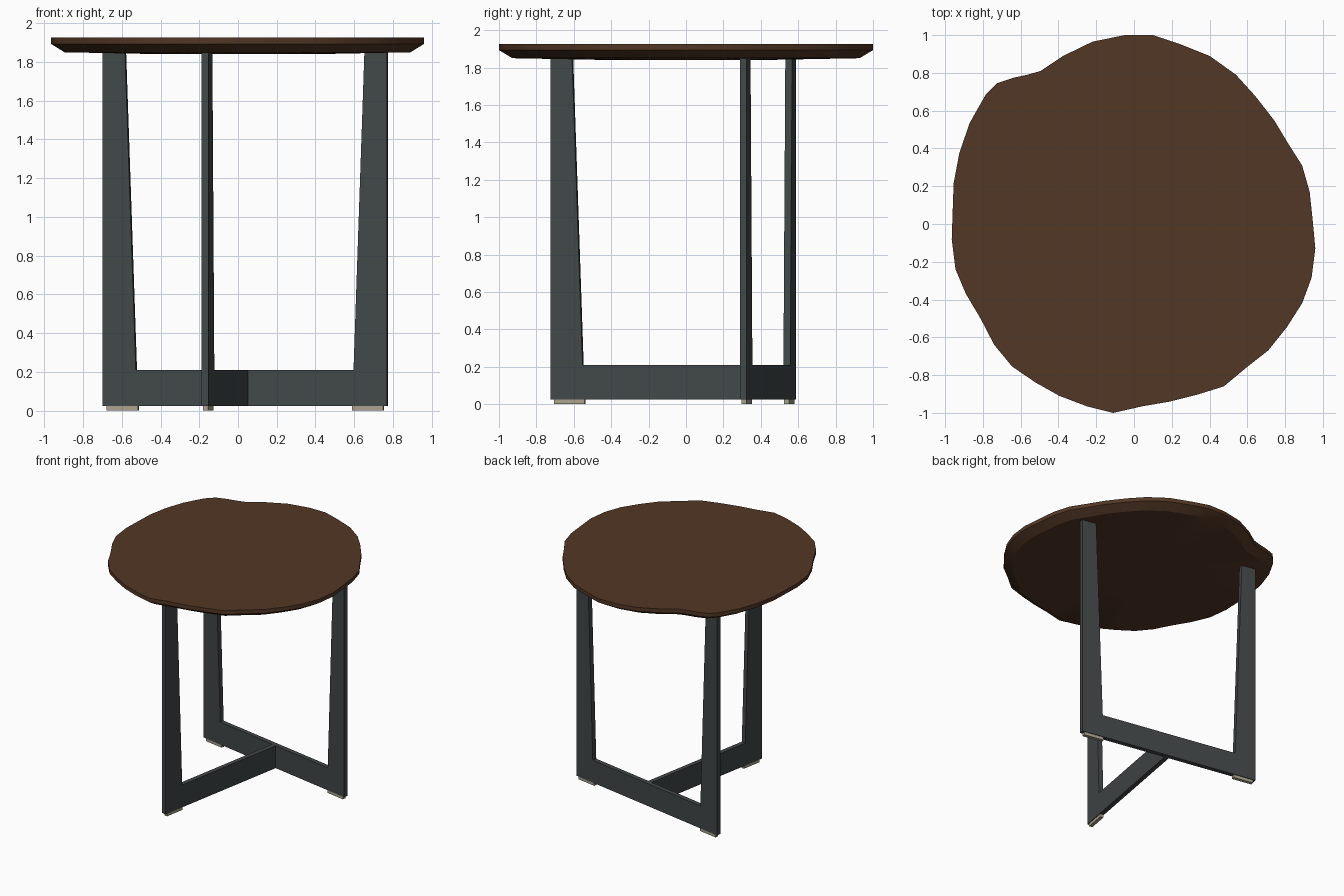
import bpy, bmesh, math
from mathutils import Vector

if "Cube" in bpy.data.objects:
    bpy.data.objects.remove(bpy.data.objects["Cube"])


def material(name, rgb):
    m = bpy.data.materials.new(name)
    m.diffuse_color = (*rgb, 1)
    m.use_nodes = True
    m.node_tree.nodes["Principled BSDF"].inputs["Base Color"].default_value = m.diffuse_color
    return m


WOOD = material("dark walnut", (0.085, 0.038, 0.018))
METAL = material("slate metal", (0.054, 0.064, 0.064))
PAD = material("beige pad", (0.40, 0.36, 0.27))


def finish(bm, name, mat):
    bmesh.ops.recalc_face_normals(bm, faces=bm.faces)
    me = bpy.data.meshes.new(name)
    bm.to_mesh(me)
    bm.free()
    me.materials.append(mat)
    ob = bpy.data.objects.new(name, me)
    bpy.context.collection.objects.link(ob)
    return ob


# Upright flat panel: (u, z) profile along a horizontal direction, extruded to a thickness
def panel(name, profile, angle, thick, mat):
    u = Vector((math.cos(angle), math.sin(angle), 0))
    v = Vector((-u.y, u.x, 0))
    bm = bmesh.new()
    f = bm.faces.new([bm.verts.new(HUB + u * a + Vector((0, 0, z)) - v * thick / 2)
                      for a, z in profile])
    r = bmesh.ops.extrude_face_region(bm, geom=[f])
    bmesh.ops.translate(bm, vec=v * thick,
                        verts=[e for e in r["geom"] if isinstance(e, bmesh.types.BMVert)])
    return finish(bm, name, mat)


# Tabletop: freeform outline, short rim, chamfered and slightly crowned underside
outline = [
    (-.05, 1), (.10, 1), (.25, .95), (.40, .89), (.54, .79), (.64, .68), (.745, .545),
    (.82, .42), (.89, .31), (.93, .17), (.945, .03), (.96, -.13), (.94, -.285),
    (.89, -.42), (.81, -.545), (.71, -.67), (.595, -.76), (.475, -.86), (.33, -.905),
    (.19, -.94), (.045, -.965), (-.11, -1), (-.25, -.965), (-.395, -.91), (-.52, -.84),
    (-.645, -.755), (-.74, -.64), (-.81, -.505), (-.89, -.37), (-.945, -.24),
    (-.965, -.08), (-.96, .07), (-.955, .215), (-.925, .375), (-.87, .535),
    (-.785, .685), (-.725, .745), (-.635, .775), (-.565, .79), (-.495, .81),
    (-.375, .89), (-.22, .965)]
bm = bmesh.new()
rings = [[bm.verts.new((x * s, y * s, z)) for x, y in outline]
         for s, z in ((1, 1.925), (1, 1.893), (.928, 1.85), (.4, 1.84))]
n = len(outline)
bm.faces.new(rings[0])
bm.faces.new(rings[-1])
for a, b in zip(rings, rings[1:]):
    for i in range(n):
        j = (i + 1) % n
        bm.faces.new((a[i], a[j], b[j], b[i]))
top = finish(bm, "tabletop", WOOD)
bpy.context.view_layer.objects.active = top
top.select_set(True)
bpy.ops.object.shade_smooth_by_angle(angle=math.radians(30))

# Base: U-shaped back frame plus a perpendicular L-shaped front arm
HUB = Vector((0.0375, 0.438, 0))
ANG = math.radians(-10.2)
THICK, HALF, ARM = 0.037, 0.746, 1.179
Z0, Z1, Z2 = 0.025, 0.21, 1.848
leg = lambda end: [(end, Z0), (end, Z2), (end - .118, Z2), (end - .175, Z1)]
right = leg(HALF)
left = [(-u, z) for u, z in reversed(right)]
panel("back_frame", right + left, ANG, THICK, METAL)
front = ANG - math.pi / 2
panel("front_arm", [(THICK / 2, Z0)] + leg(ARM) + [(THICK / 2, Z1)], front, THICK, METAL)

# Foot pads under each leg
for name, end, ang in (("right_pad", HALF, ANG), ("left_pad", HALF, ANG + math.pi),
                       ("front_pad", ARM, front)):
    a, b = end - .185, end - .02
    panel(name, [(a, 0), (b, 0), (b, Z0), (a, Z0)], ang, 0.027, PAD)
